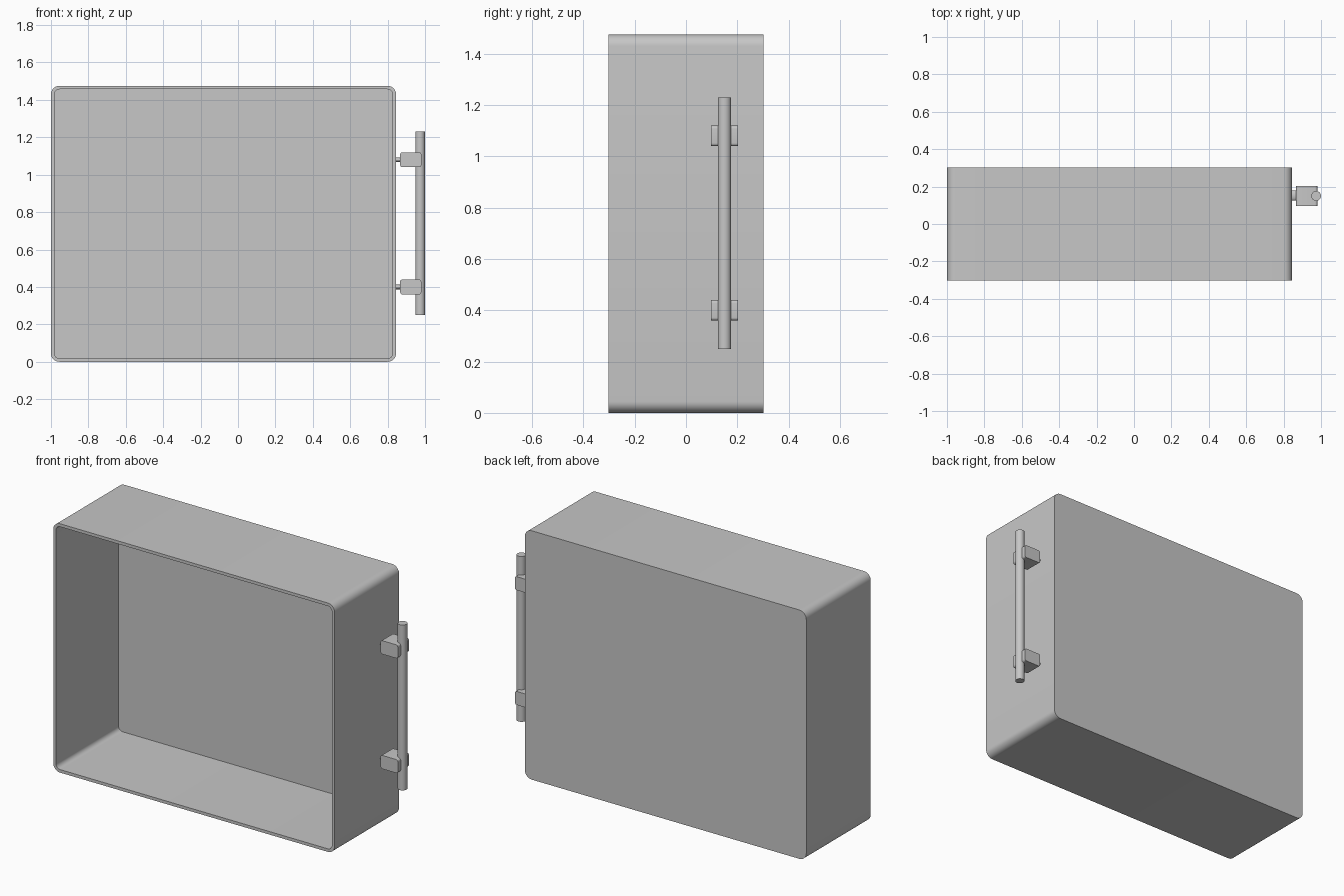
import bpy, bmesh, math

if "Cube" in bpy.data.objects:
    bpy.data.objects.remove(bpy.data.objects["Cube"])

grey = bpy.data.materials.new("light grey")
grey.diffuse_color = (0.57, 0.57, 0.57, 1)
grey.use_nodes = True
grey.node_tree.nodes["Principled BSDF"].inputs["Base Color"].default_value = grey.diffuse_color


def rounded_rect(x0, x1, z0, z1, r, steps=8):
    """Points of a rounded rectangle in the XZ plane."""
    corners = [(x1 - r, z1 - r, 0), (x0 + r, z1 - r, 90),
               (x0 + r, z0 + r, 180), (x1 - r, z0 + r, 270)]
    pts = []
    for cx, cz, start in corners:
        for i in range(steps + 1):
            a = math.radians(start + 90 * i / steps)
            pts.append((cx + r * math.cos(a), cz + r * math.sin(a)))
    return pts


def loft(name, rings):
    """Join (points, y) rings in order and cap both ends."""
    bm = bmesh.new()
    loops = [[bm.verts.new((x, y, z)) for x, z in pts] for pts, y in rings]
    n = len(loops[0])
    for a, b in zip(loops, loops[1:]):
        for i in range(n):
            j = (i + 1) % n
            bm.faces.new((a[i], a[j], b[j], b[i]))
    bm.faces.new(loops[0])
    bm.faces.new(loops[-1])
    bmesh.ops.recalc_face_normals(bm, faces=bm.faces)
    mesh = bpy.data.meshes.new(name)
    bm.to_mesh(mesh)
    bm.free()
    ob = bpy.data.objects.new(name, mesh)
    bpy.context.collection.objects.link(ob)
    finish(ob)


def finish(ob):
    ob.data.materials.append(grey)
    bpy.ops.object.select_all(action='DESELECT')
    ob.select_set(True)
    bpy.context.view_layer.objects.active = ob
    bpy.ops.object.shade_smooth_by_angle(angle=math.radians(35))


# Open-fronted case: outside back to front, then the inside to its back wall
T = 0.018
outer = rounded_rect(-1, 0.845, 0, 1.475, 0.045)
inner = rounded_rect(-1 + T, 0.845 - T, T, 1.475 - T, 0.045 - T)
loft("case", [(outer, 0.302), (outer, -0.302), (inner, -0.302), (inner, 0.302 - T)])

# Handle mounts: rounded block and a short flat stub into the case
for label, z in (("lower", 0.40), ("upper", 1.08)):
    block = rounded_rect(0.867, 0.98, z - 0.04, z + 0.04, 0.012, 5)
    loft(label + "_handle_block", [(block, 0.097), (block, 0.203)])
    bpy.ops.mesh.primitive_cylinder_add(vertices=32, radius=1, depth=0.04,
                                        location=(0.857, 0.152, z),
                                        rotation=(0, math.pi / 2, 0))
    stub = bpy.context.object
    stub.name = label + "_handle_stub"
    stub.scale = (0.013, 0.027, 1)
    bpy.ops.object.transform_apply(location=False, rotation=False, scale=True)
    finish(stub)

# Upright handle bar
bpy.ops.mesh.primitive_cylinder_add(vertices=40, radius=0.026, depth=0.98,
                                    location=(0.974, 0.15, 0.74))
bpy.context.object.name = "handle_bar"
finish(bpy.context.object)
